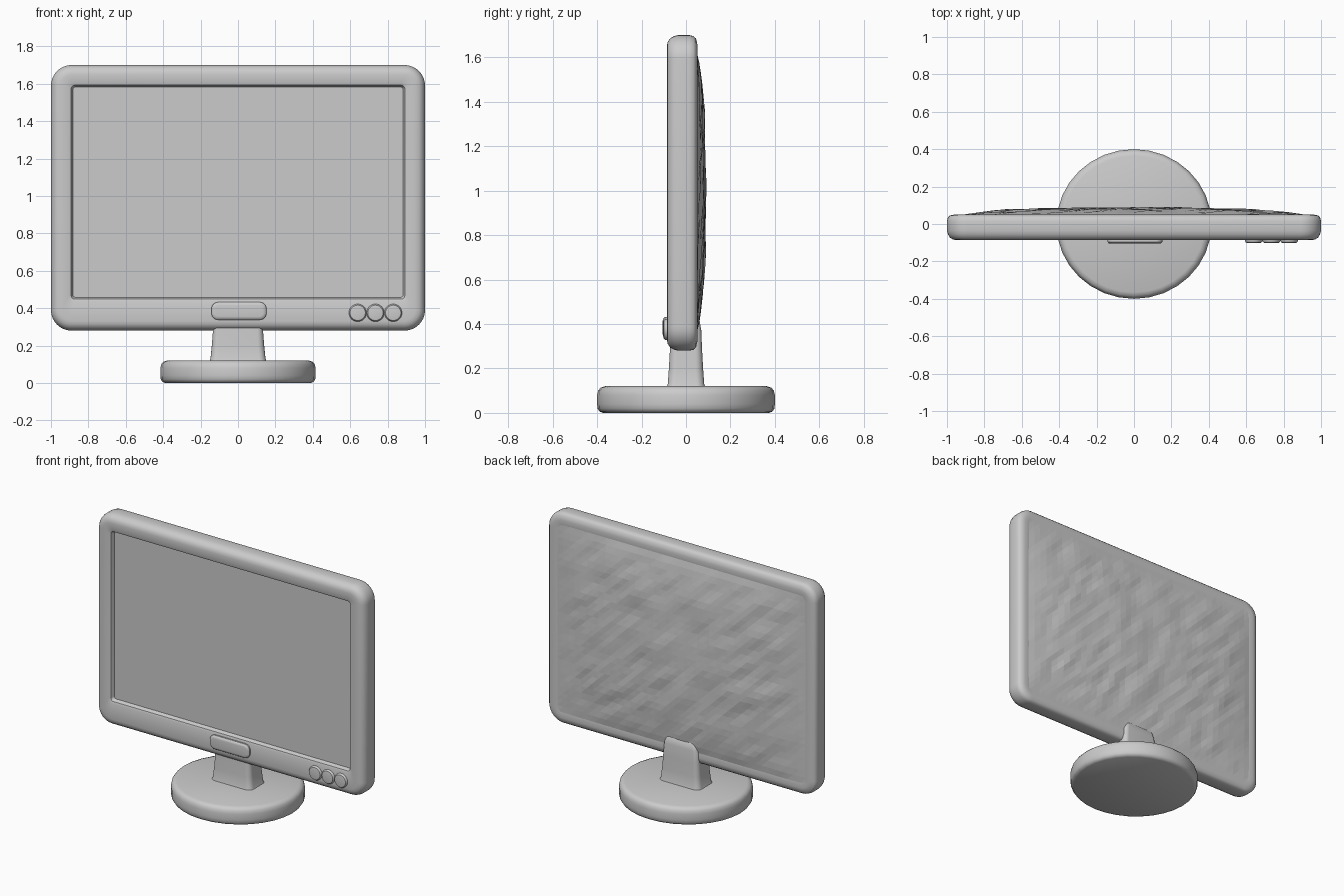
import bpy, bmesh
from math import sin, cos, pi, radians
from mathutils import Vector, noise

if "Cube" in bpy.data.objects:
    bpy.data.objects.remove(bpy.data.objects["Cube"])

SEG = 8  # steps per rounded corner


def ring(cu, cv, hu, hv, r, d, axis):
    """Rounded rectangle outline at depth d along the given axis."""
    pts = []
    for k, (su, sv) in enumerate([(1, 1), (-1, 1), (-1, -1), (1, -1)]):
        for i in range(SEG + 1):
            a = (k + i / SEG) * pi / 2
            u = cu + su * (hu - min(r, hu)) + min(r, hu) * cos(a)
            v = cv + sv * (hv - min(r, hv)) + min(r, hv) * sin(a)
            pts.append((u, d, v) if axis == 'Y' else (u, v, d))
    return pts


def finish(name, bm, angle=40):
    mesh = bpy.data.meshes.new(name)
    bm.to_mesh(mesh)
    bm.free()
    if angle:
        mesh.polygons.foreach_set("use_smooth", [True] * len(mesh.polygons))
        mesh.set_sharp_from_angle(angle=radians(angle))
    ob = bpy.data.objects.new(name, mesh)
    bpy.context.scene.collection.objects.link(ob)
    return ob


def loft(name, rings, axis, cap_start=True, cap_end=True):
    """Skin a stack of rounded rectangles (cu, cv, hu, hv, r, depth)."""
    bm = bmesh.new()
    loops = [[bm.verts.new(p) for p in ring(*r, axis)] for r in rings]
    n = len(loops[0])
    for a, b in zip(loops, loops[1:]):
        for i in range(n):
            j = (i + 1) % n
            bm.faces.new((a[i], a[j], b[j], b[i]))
    if cap_start:
        bm.faces.new(loops[0][::-1])
    if cap_end:
        bm.faces.new(loops[-1])
    bmesh.ops.remove_doubles(bm, verts=bm.verts, dist=1e-5)
    bmesh.ops.recalc_face_normals(bm, faces=bm.faces)
    return finish(name, bm)


# Housing with bezel: from the open back, round the rim, into the screen recess
loft("housing", [
    (0, .99, .92, .63, .03, .048), (0, .99, .955, .665, .07, .052),
    (0, .99, .985, .695, .095, .045), (0, .99, .996, .706, .106, .033),
    (0, .99, 1.0, .71, .11, .015), (0, .99, 1.0, .71, .11, -.035),
    (0, .99, .995, .705, .105, -.055), (0, .99, .985, .695, .095, -.072),
    (0, .99, .968, .678, .08, -.083), (0, .99, .945, .66, .06, -.086),
    (0, 1.02, .905, .585, .03, -.085), (0, 1.02, .892, .572, .02, -.08),
    (0, 1.02, .882, .562, .015, -.055),
], 'Y', False, False)

# Screen
bm = bmesh.new()
bm.faces.new([bm.verts.new(p) for p in ring(0, 1.02, .884, .564, .015, -.056, 'Y')])
bmesh.ops.recalc_face_normals(bm, faces=bm.faces)
if next(iter(bm.faces)).normal.y > 0:
    bmesh.ops.reverse_faces(bm, faces=bm.faces)
finish("screen", bm)

# Crumpled, bulging back panel
bm = bmesh.new()
NX, NZ = 40, 28
grid = []
for j in range(NZ + 1):
    row = []
    for i in range(NX + 1):
        u, v = 2 * i / NX - 1, 2 * j / NZ - 1
        x, z = .925 * u, .99 + .635 * v
        rim = (1 - abs(u) ** 2.6) * (1 - abs(v) ** 2.6)
        # ridges stretched along the diagonal
        p, q = x + z, x - z
        w = noise.noise(Vector((p * 9, q * 3.5, 1.7)))
        edge = min(1, 5 * (1 - max(abs(u), abs(v))))
        row.append(bm.verts.new((x, .048 + .038 * rim ** .8 + .011 * w * edge, z)))
    grid.append(row)
for j in range(NZ):
    for i in range(NX):
        a, b = grid[j][i], grid[j][i + 1]
        c, d = grid[j + 1][i + 1], grid[j + 1][i]
        bm.faces.new((a, d, b))
        bm.faces.new((b, d, c))
finish("back_panel", bm, 0)

# Round foot
loft("foot", [(0, 0, .415 - i, .40 - i, 1, z) for i, z in [
    (.025, 0), (.01, .007), (.002, .02), (0, .04), (0, .08),
    (.005, .1), (.015, .113), (.035, .12)]], 'Z')

# Neck, running up behind the lower rim
loft("neck", [
    (0, 0, .155, .088, .04, .112), (0, 0, .147, .082, .035, .13),
    (0, 0, .14, .077, .035, .2), (0, 0, .133, .072, .03, .29),
    (0, 0, .127, .069, .03, .37), (0, 0, .115, .062, .03, .41),
    (0, 0, .09, .045, .03, .43)], 'Z')

# Centre plate and three control buttons on the bezel
loft("front_plate", [
    (.005, .385, .147, .047, .035, -.07), (.005, .385, .147, .047, .035, -.095),
    (.005, .385, .14, .04, .028, -.103), (.005, .385, .128, .03, .02, -.105)], 'Y')
for k in range(3):
    x = .64 + .095 * k
    loft(f"button_{k + 1}", [
        (x, .375, .047, .047, 1, -.07), (x, .375, .047, .047, 1, -.092),
        (x, .375, .041, .041, 1, -.1), (x, .375, .03, .03, 1, -.102)], 'Y')
